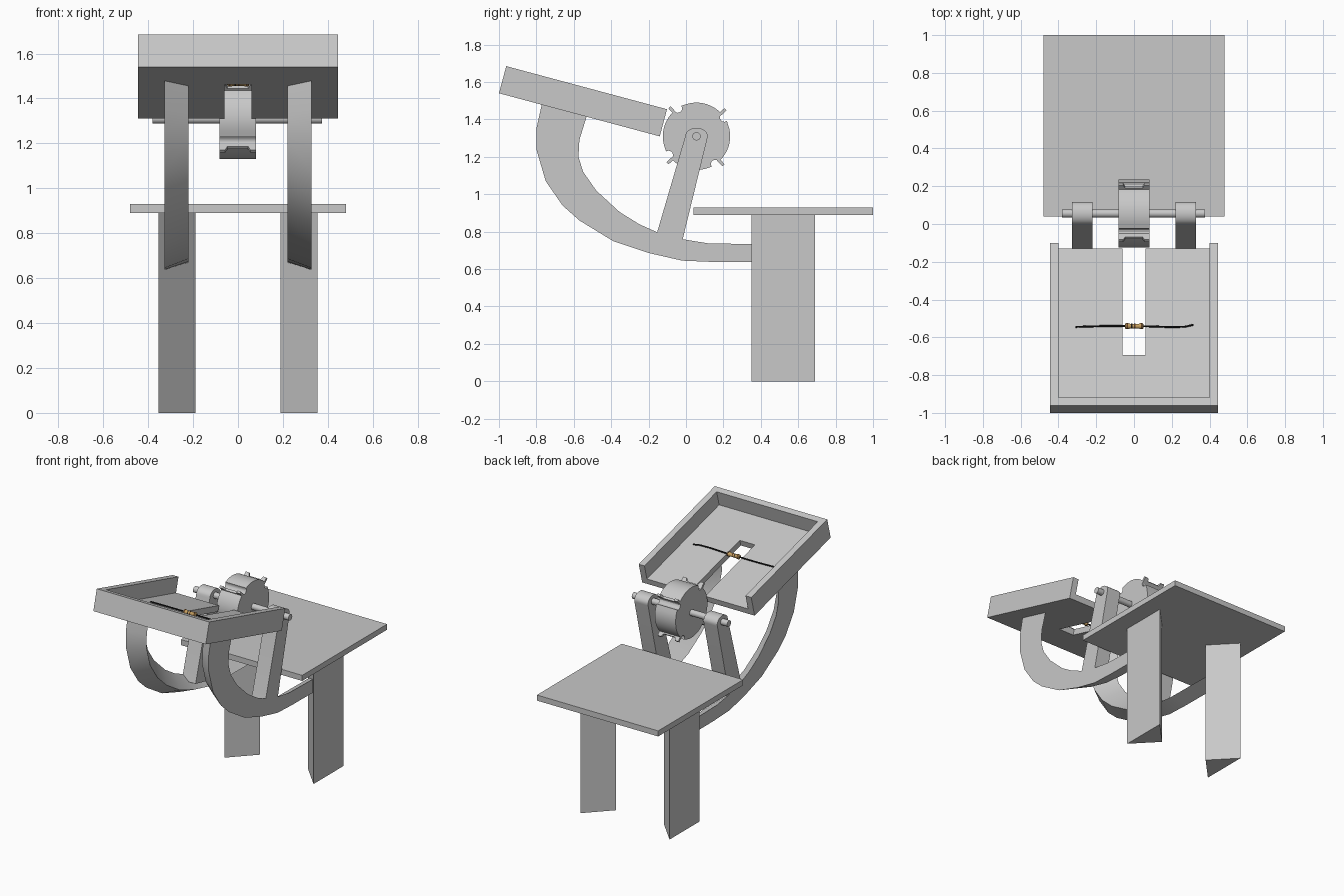
import bpy, bmesh, math
from mathutils import Vector

if "Cube" in bpy.data.objects:
    bpy.data.objects.remove(bpy.data.objects["Cube"])


def material(name, rgb):
    m = bpy.data.materials.new(name)
    m.diffuse_color = (*rgb, 1)
    m.use_nodes = True
    m.node_tree.nodes["Principled BSDF"].inputs["Base Color"].default_value = m.diffuse_color
    return m


GREY = material("plain_grey", (0.58, 0.58, 0.58))
TAN = material("tan", (0.58, 0.36, 0.12))
BLACK = material("black", (0.01, 0.01, 0.01))
BROWN = material("brown", (0.12, 0.05, 0.02))


def finish(bm, name, mat=GREY, smooth=None):
    bmesh.ops.recalc_face_normals(bm, faces=bm.faces)
    me = bpy.data.meshes.new(name)
    bm.to_mesh(me)
    bm.free()
    ob = bpy.data.objects.new(name, me)
    bpy.context.collection.objects.link(ob)
    me.materials.append(mat)
    if smooth:
        bpy.ops.object.select_all(action='DESELECT')
        bpy.context.view_layer.objects.active = ob
        ob.select_set(True)
        bpy.ops.object.shade_smooth_by_angle(angle=math.radians(smooth))
    return ob


def loft(name, sections, mat=GREY, smooth=None):
    """Skin equal-length closed sections and cap both ends."""
    bm = bmesh.new()
    rings = [[bm.verts.new(p) for p in s] for s in sections]
    n = len(rings[0])
    for a, b in zip(rings, rings[1:]):
        for i in range(n):
            j = (i + 1) % n
            bm.faces.new((a[i], a[j], b[j], b[i]))
    bm.faces.new(rings[0])
    bm.faces.new(rings[-1])
    return finish(bm, name, mat, smooth)


def prism_x(name, yz, x0, x1, mat=GREY, smooth=None):
    return loft(name, [[(x, y, z) for y, z in yz] for x in (x0, x1)], mat, smooth)


def prism_z(name, xy, z0, z1):
    return loft(name, [[(x, y, z) for x, y in xy] for z in (z0, z1)])


def circle(cy, cz, r, n):
    return [(cy + r * math.cos(math.tau * i / n), cz + r * math.sin(math.tau * i / n))
            for i in range(n)]


# Table plate
prism_z("table_plate", [(-.48, .04), (.48, .04), (.48, 1), (-.48, 1)], .89, .93)

# Curved arm edges, from under the tray to the leg
OUTER = [(-.77, 1.485), (-.80, 1.35), (-.80, 1.24), (-.75, 1.07), (-.66, .94), (-.57, .86),
         (-.39, .75), (-.195, .685), (-.02, .645), (.15, .638), (.5, .636)]
INNER = [(-.53, 1.42), (-.57, 1.29), (-.575, 1.20), (-.55, 1.12), (-.48, 1.02), (-.355, .905),
         (-.25, .84), (-.15, .795), (-.02, .76), (.115, .738), (.5, .73)]
CY, CZ = .056, 1.31  # axle centre

for s, side in ((-1, "left"), (1, "right")):
    # Triangular legs, edge pointing inwards
    prism_z(side + "_leg", [(s * .353, .35), (s * .353, .69), (s * .19, .52)], 0, .89)
    # Tapered curved arms
    secs = []
    for o, i in zip(OUTER, INNER):
        mid = Vector(o).lerp(Vector(i), .36)
        secs.append([(s * .328, *o), (s * .328, *i), (s * .22, *mid)])
    loft(side + "_curved_arm", secs, GREY, 30)
    # Wheel struts with rounded tops
    top = [(CY + .06 * math.cos(a), CZ + .04 + .0 + .0 - .04 + .04 * math.sin(a))
           for a in [math.radians(-15 + 15 * k) for k in range(13)]]
    top = [(CY + .06 * math.cos(math.radians(a)), CZ + .045 * math.sin(math.radians(a)))
           for a in range(-15, 181, 15)]
    prism_x(side + "_strut", [(-.165, .76), (-.025, .73)] + top, s * .22, s * .328, GREY, 30)

# Axle
prism_x("axle", circle(CY, CZ, .022, 24), -.38, .375, GREY, 30)

# Wheel with four rounded notches
R, NR = .18, .024
slots = [43 + 90 * k for k in range(4)]
profile = []
for t in slots:
    na = math.radians(t - 9)
    c = Vector((math.cos(na), math.sin(na))) * R
    half = 2 * math.asin(NR / (2 * R))
    # notch arc, dipping towards the hub
    for k in range(7):
        a = na - math.pi / 2 - math.pi * k / 6
        profile.append((CY + c.x + NR * math.cos(a), CZ + c.y + NR * math.sin(a)))
    # rim to the next notch
    span = math.pi / 2 - 2 * half
    for k in range(1, 14):
        a = na + half + span * k / 14
        profile.append((CY + R * math.cos(a), CZ + R * math.sin(a)))
prism_x("wheel", profile, -.083, .081, GREY, 30)

# Forked catch on the rim beside each notch
for n, t in enumerate(slots):
    a = math.radians(t)
    rad, tan = Vector((math.cos(a), math.sin(a))), Vector((-math.sin(a), math.cos(a)))
    fork = [(-.083, .165), (.081, .165), (.081, .212), (.055, .212),
            (.045, .19), (-.047, .19), (-.057, .212), (-.083, .212)]
    secs = []
    for h in (-.008, .008):
        secs.append([(x, *(Vector((CY, CZ)) + rad * r + tan * h)) for x, r in fork])
    loft("wheel_catch_%d" % (n + 1), secs)

# Tray: tilted frame, u runs down the slope and v out of the floor
TILT = math.radians(15)
U = Vector((0, math.cos(TILT), -math.sin(TILT)))
V = Vector((0, math.sin(TILT), math.cos(TILT)))
ORIGIN = Vector((0, -1, 1.54))


def tray_point(x, u, v):
    return ORIGIN + Vector((x, 0, 0)) + U * u + V * v


def tray_part(name, xu, v0, v1):
    return loft(name, [[tray_point(x, u, v) for x, u in xu] for v in (v0, v1)])


L, FLOOR, H, W, T = .89, .042, .15, .445, .045
tray_part("tray_floor", [(-W, 0), (W, 0), (W, L), (.06, L), (.06, .305),
                         (-.06, .305), (-.06, L), (-W, L)], 0, FLOOR)
tray_part("tray_wall", [(-W, 0), (W, 0), (W, L), (W - T, L), (W - T, T),
                        (T - W, T), (T - W, L), (-W, L)], FLOOR, H)


# Small banded cylinder with wire ends lying across the slot
def tube(name, stations, mat, n=12):
    secs = []
    for x, u, v, r in stations:
        secs.append([tray_point(x, u + r * math.cos(math.tau * i / n),
                                v + r * math.sin(math.tau * i / n)) for i in range(n)])
    return loft(name, secs, mat, 40)


CU, CV = .462, FLOOR + .008
tube("component_body", [(-.048, CU, CV, .010), (-.044, CU, CV, .016), (-.028, CU, CV, .016),
                        (-.022, CU, CV, .013), (.026, CU, CV, .013), (.032, CU, CV, .016),
                        (.046, CU, CV, .016), (.05, CU, CV, .010)], TAN)
for k, (x, r, m) in enumerate([(-.036, .0168, BROWN), (-.012, .0138, BLACK),
                               (.004, .0138, BROWN), (.039, .0168, BROWN)]):
    tube("component_band_%d" % (k + 1), [(x - .003, CU, CV, r), (x + .003, CU, CV, r)], m)
tube("left_wire", [(-.31, CU - .004, CV, .005), (-.18, CU, CV, .005),
                   (-.046, CU, CV, .005)], BLACK, 8)
tube("right_wire", [(.048, CU, CV, .005), (.2, CU - .005, CV, .005), (.27, CU - .003, CV, .005),
                    (.315, CU + .008, CV, .005)], BLACK, 8)
